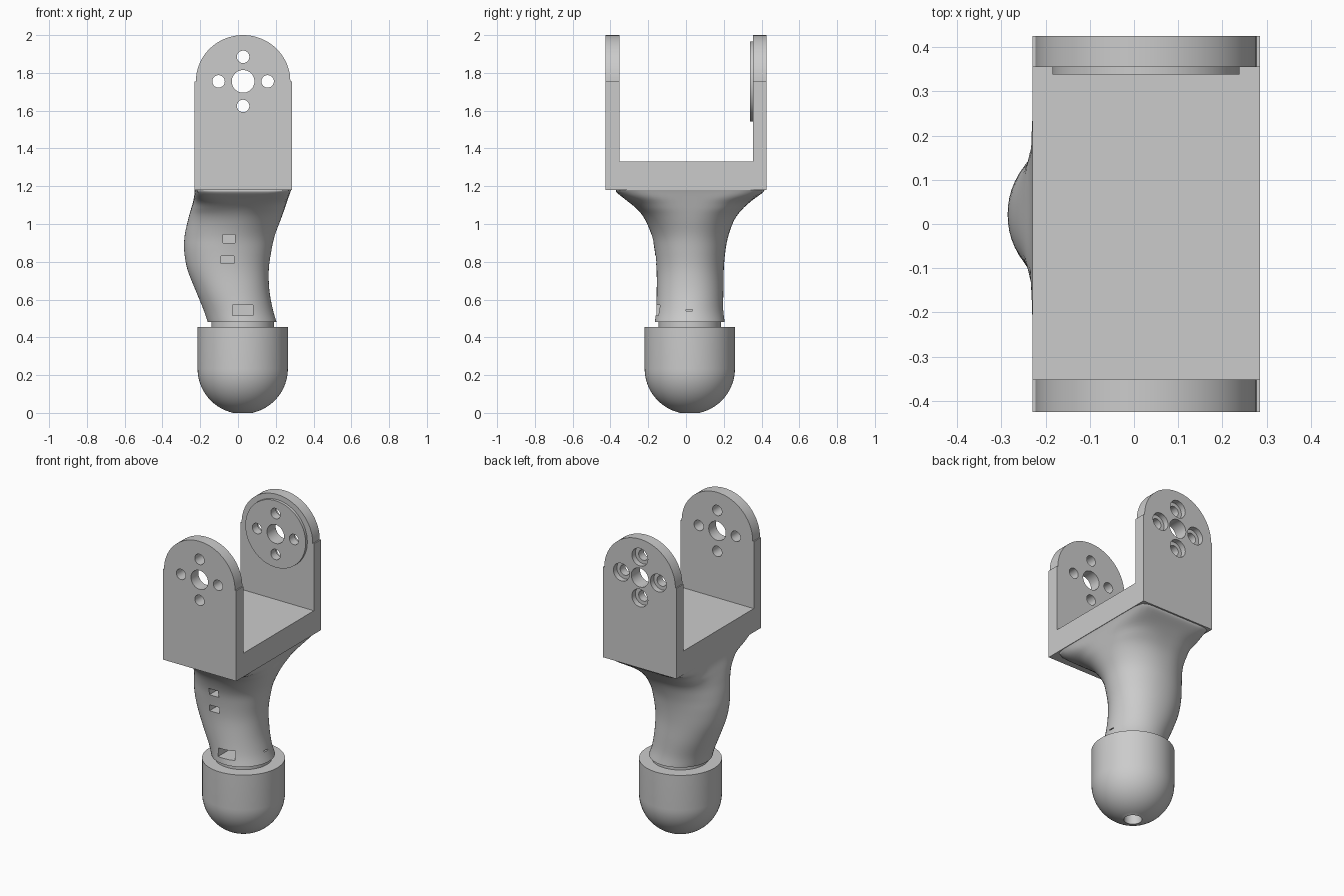
import bpy, bmesh, math
from mathutils import Matrix

if "Cube" in bpy.data.objects:
    bpy.data.objects.remove(bpy.data.objects["Cube"])

grey = bpy.data.materials.new("plain_grey")
grey.diffuse_color = (0.6, 0.6, 0.6, 1)
grey.use_nodes = True
grey.node_tree.nodes["Principled BSDF"].inputs["Base Color"].default_value = grey.diffuse_color
CX, PIVOT_Z = 0.027, 1.755


def finish(name, bm):
    bmesh.ops.recalc_face_normals(bm, faces=bm.faces)
    me = bpy.data.meshes.new(name)
    bm.to_mesh(me)
    bm.free()
    ob = bpy.data.objects.new(name, me)
    ob.data.materials.append(grey)
    bpy.context.collection.objects.link(ob)
    return ob


def box(name, x0, x1, y0, y1, z0, z1):
    bm = bmesh.new()
    bmesh.ops.create_cube(bm, size=1)
    for v in bm.verts:
        v.co = (x1 if v.co.x > 0 else x0, y1 if v.co.y > 0 else y0, z1 if v.co.z > 0 else z0)
    return finish(name, bm)


def rod(name, x, z, r, y0, y1, n=32):
    """Cylinder lying along y."""
    bm = bmesh.new()
    bmesh.ops.create_cone(bm, cap_ends=True, segments=n, radius1=r, radius2=r, depth=y1 - y0,
                          matrix=Matrix.Translation((x, (y0 + y1) / 2, z)) @ Matrix.Rotation(math.pi / 2, 4, 'X'))
    return finish(name, bm)


def cut(ob, cutters):
    bpy.context.view_layer.objects.active = ob
    for c in cutters:
        m = ob.modifiers.new("cut", 'BOOLEAN')
        m.operation, m.solver, m.object = 'DIFFERENCE', 'EXACT', c
        bpy.ops.object.modifier_apply(modifier=m.name)


def loft(name, rings, caps=True):
    bm = bmesh.new()
    loops = [[bm.verts.new(p) for p in ring] for ring in rings]
    n = len(loops[0])
    for a, b in zip(loops, loops[1:]):
        for i in range(n):
            j = (i + 1) % n
            bm.faces.new((a[i], a[j], b[j], b[i]))
    if caps:
        bm.faces.new(loops[0])
        bm.faces.new(loops[-1])
    return finish(name, bm)


# Fork bracket: arched outline swept front to back, then hollowed
outline = [(-0.23, 1.18), (0.285, 1.18), (0.285, PIVOT_Z)]
outline += [(CX + 0.25 * math.cos(a), PIVOT_Z + 0.245 * math.sin(a))
            for a in [math.pi * i / 40 for i in range(41)]]
outline += [(-0.23, PIVOT_Z)]
bracket = loft("fork_bracket", [[(x, y, z) for x, z in outline] for y in (-0.425, 0.425)])

# Bearing disc on the inside of the back arm
disc = rod("bearing_disc", CX, PIVOT_Z, 0.212, 0.338, 0.356, 64)

# Pivot hole, four screw holes, and counterbores on the back
gap = box("gap_cutter", -1, 1, -0.352, 0.355, 1.33, 3)
holes = [rod("pivot_cutter", CX, PIVOT_Z, 0.06, -0.6, 0.6, 40)]
bores = []
for dx, dz in ((0.13, 0), (-0.13, 0), (0, 0.13), (0, -0.13)):
    holes.append(rod("screw_cutter", CX + dx, PIVOT_Z + dz, 0.033, -0.6, 0.6))
    bores.append(rod("bore_cutter", CX + dx, PIVOT_Z + dz, 0.056, 0.39, 0.6))
cut(bracket, [gap] + holes + bores)
cut(disc, holes)

# Leg: z, x min, x max, y min, y max, squareness (2 = round)
SECTIONS = [
    (0.48, -0.16, 0.205, -0.165, 0.205, 2), (0.545, -0.182, 0.185, -0.158, 0.197, 2),
    (0.65, -0.225, 0.166, -0.155, 0.198, 2.1), (0.76, -0.268, 0.163, -0.156, 0.2, 2.1),
    (0.86, -0.285, 0.177, -0.166, 0.209, 2.1), (0.94, -0.282, 0.195, -0.182, 0.225, 2.1),
    (1.02, -0.265, 0.225, -0.215, 0.255, 2.3), (1.075, -0.25, 0.245, -0.255, 0.295, 2.8),
    (1.125, -0.236, 0.262, -0.315, 0.35, 4), (1.165, -0.23, 0.276, -0.365, 0.405, 9),
    (1.18, -0.23, 0.282, -0.37, 0.415, 14)]


def smooth_sections(steps=4):
    """Catmull-Rom interpolation between the leg sections."""
    s = [SECTIONS[0]] + SECTIONS + [SECTIONS[-1]]
    for k in range(1, len(s) - 2):
        for t in [i / steps for i in range(steps)]:
            yield [0.5 * (2 * b + (c - a) * t + (2 * a - 5 * b + 4 * c - d) * t * t
                          + (3 * b - a - 3 * c + d) * t ** 3) for a, b, c, d in zip(*s[k - 1:k + 3])]
    yield SECTIONS[-1]


def section_ring(z, x0, x1, y0, y1, p, n=64):
    pts = []
    for i in range(n):
        a = 2 * math.pi * i / n
        c, s = math.cos(a), math.sin(a)
        r = (abs(c) ** p + abs(s) ** p) ** (-1 / p)
        pts.append(((x0 + x1) / 2 + r * c * (x1 - x0) / 2, (y0 + y1) / 2 + r * s * (y1 - y0) / 2, z))
    return pts


leg = loft("leg", [section_ring(*s) for s in smooth_sections()])

# Rectangular pockets in the front of the leg and a thin slit on its right
cut(leg, [box("pocket_cutter", -0.08, -0.015, -0.5, -0.03, 0.9, 0.945),
          box("pocket_cutter", -0.09, -0.02, -0.5, -0.03, 0.79, 0.83),
          box("pocket_cutter", -0.03, 0.08, -0.5, -0.02, 0.515, 0.57),
          box("slit_cutter", 0.15, 0.4, 0.0, 0.035, 0.54, 0.548)])

# Rounded foot with a bore below and a short neck above
R, FZ = 0.239, 0.234
profile = [(0.0005, 0.2), (0.052, 0.2), (0.052, 0.0)]
start = math.asin(0.054 / R)
profile += [(R * math.sin(a), FZ - R * math.cos(a))
            for a in [start + (math.pi / 2 - start) * i / 16 for i in range(17)]]
profile += [(R, 0.455), (0.165, 0.455), (0.165, 0.482)]
loft("foot", [[(0.025 + r * math.cos(2 * math.pi * i / 64), 0.02 + r * math.sin(2 * math.pi * i / 64), z)
               for i in range(64)] for r, z in profile])

# Remove cutters, then shade curved surfaces smooth
for ob in list(bpy.data.objects):
    if "cutter" in ob.name:
        bpy.data.objects.remove(ob)
for ob in bpy.data.objects:
    ob.select_set(True)
    bpy.context.view_layer.objects.active = ob
bpy.ops.object.shade_smooth_by_angle(angle=math.radians(30))
